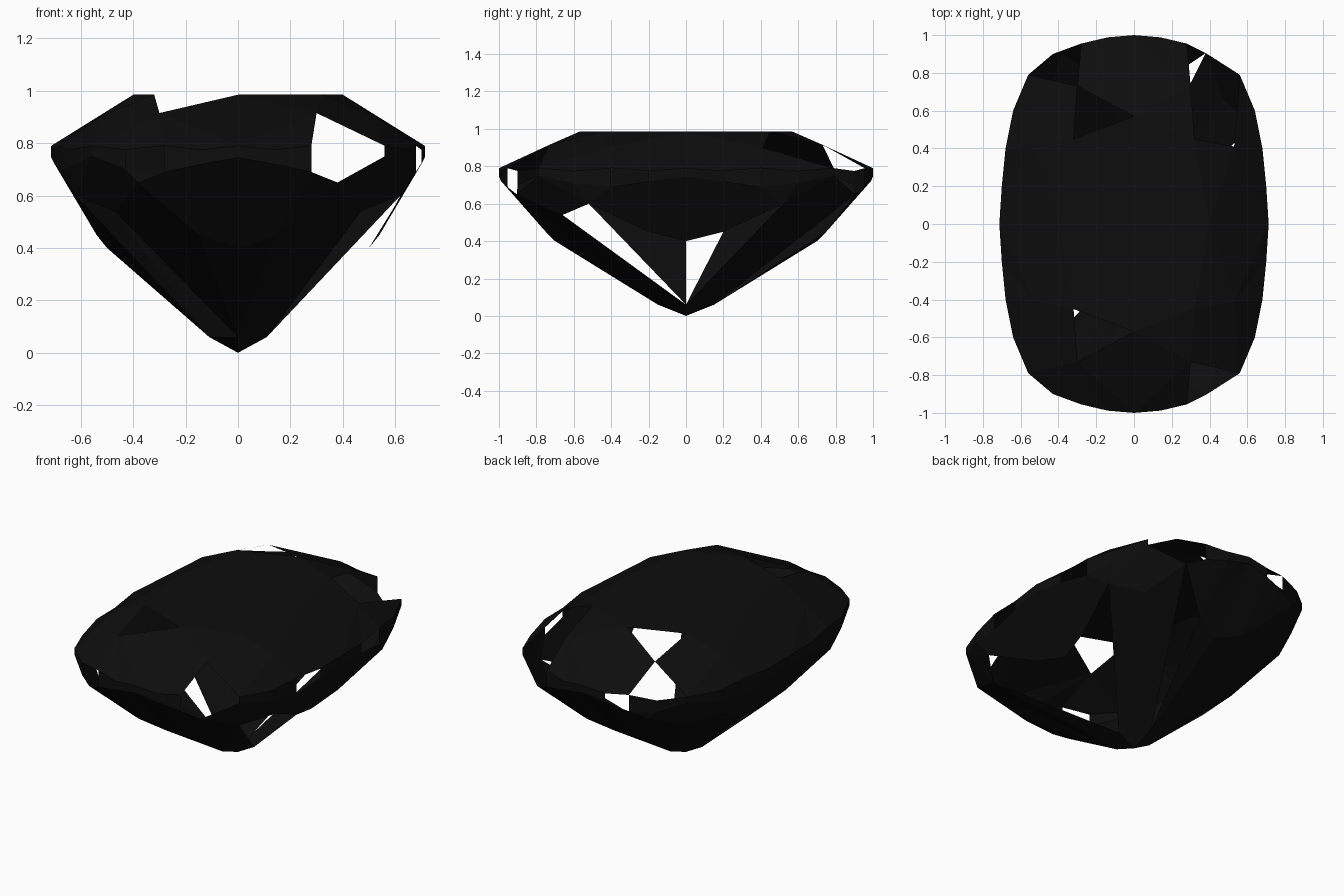
import bpy, bmesh
from mathutils import Vector

cube = bpy.data.objects.get("Cube")
if cube:
    bpy.data.objects.remove(cube, do_unlink=True)

black = bpy.data.materials.new("black_stone")
black.use_nodes = True
colour = (0.004, 0.004, 0.004, 1)
black.diffuse_color = colour
black.node_tree.nodes["Principled BSDF"].inputs["Base Color"].default_value = colour

# Corner points of one quarter of the stone
P = {
    "centre": (0, 0, .985), "table_end": (0, .57, .985),
    "table_corner": (.32, .45, .985), "table_side": (.40, 0, .985),
    "star_end": (.30, .73, .915), "star_side": (.53, .41, .90),
    "end": (0, .70, .40), "end_low": (.15, .75, .45), "end_high": (.38, .905, .65),
    "corner": (.47, .66, .54),
    "side": (.50, 0, .40), "side_low": (.54, .20, .45), "side_high": (.62, .52, .60),
    "keel_end": (0, .15, .06), "keel_side": (.11, 0, .06), "tip": (0, 0, 0),
}

# Girdle outline from the end (0) round the corner (4) to the side (8)
outline = [(0, 1), (.14, .988), (.28, .955), (.43, .90), (.56, .79),
           (.64, .60), (.68, .40), (.70, .20), (.713, 0)]
lower = [.745, .72, .69, .70, .75, .71, .69, .72, .745]
for i, (x, y) in enumerate(outline):
    P[f"u{i}"] = (x, y, .775 if i % 2 else .79)
    P[f"l{i}"] = (x, y, lower[i])


def fan(tip, level, first, last):
    """Facets joining one point to a stretch of the girdle."""
    return {f"{tip}_{i}": (tip, f"{level}{i}", f"{level}{i + 1}") for i in range(first, last)}


parts = {
    "table": {"a": ("centre", "table_end", "table_corner"),
              "b": ("centre", "table_corner", "table_side")},
    "crown": {
        "star_a": ("table_end", "table_corner", "star_end"),
        "star_b": ("table_corner", "table_side", "star_side"),
        "bezel_end": ("table_end", "star_end", "u0"),
        "bezel_corner": ("table_corner", "star_end", "u4", "star_side"),
        "bezel_side": ("table_side", "star_side", "u8"),
        **fan("star_end", "u", 0, 4), **fan("star_side", "u", 4, 8)},
    "girdle": {f"band_{i}": (f"u{i}", f"u{i + 1}", f"l{i + 1}", f"l{i}") for i in range(8)},
    "pavilion": {
        "kite_end": ("end", "end_low", "l0"),
        "kite_side": ("side", "side_low", "l8"),
        "kite_corner_a": ("corner", "end_high", "l4"),
        "kite_corner_b": ("corner", "side_high", "l4"),
        **fan("end_low", "l", 0, 2), **fan("end_high", "l", 2, 4),
        **fan("side_high", "l", 4, 6), **fan("side_low", "l", 6, 8),
        "link_end": ("end_low", "end_high", "l2"),
        "link_side": ("side_low", "side_high", "l6"),
        "end_inner": ("keel_end", "end", "end_low"),
        "end_outer": ("keel_end", "end_low", "end_high"),
        "corner_a": ("keel_end", "end_high", "corner"),
        "corner_mid": ("keel_end", "corner", "keel_side"),
        "corner_b": ("keel_side", "corner", "side_high"),
        "side_outer": ("keel_side", "side_high", "side_low"),
        "side_inner": ("keel_side", "side_low", "side"),
        "tip": ("tip", "keel_end", "keel_side")},
}

# Open facets of each quarter, keyed by the signs of x and y
corner_open = {"star_end_2", "star_end_3", "band_2", "band_3", "end_high_2", "end_high_3",
               "band_6", "side_inner", "side_outer"}
missing = {
    (1, 1): corner_open | {"bezel_corner", "end_outer"},
    (1, -1): corner_open | {"corner_b"},
    (-1, 1): {"star_a", "star_end_2", "star_end_3", "band_1", "side_inner"},
    (-1, -1): {"star_a", "band_2", "end_high_2", "corner_b", "corner_mid"},
}

# Build each part by mirroring the quarter, with every facet turned outward
middle = Vector((0, 0, .5))
for name, facets in parts.items():
    bm = bmesh.new()
    for (sx, sy), gaps in missing.items():
        for key, corners in facets.items():
            if key in gaps:
                continue
            pts = [Vector((P[c][0] * sx, P[c][1] * sy, P[c][2])) for c in corners]
            face = bm.faces.new([bm.verts.new(p) for p in pts])
            face.normal_update()
            if face.normal.dot(face.calc_center_median() - middle) < 0:
                face.normal_flip()
    bmesh.ops.remove_doubles(bm, verts=bm.verts, dist=.0005)
    mesh = bpy.data.meshes.new(name)
    bm.to_mesh(mesh)
    bm.free()
    mesh.materials.append(black)
    bpy.context.collection.objects.link(bpy.data.objects.new(name, mesh))
